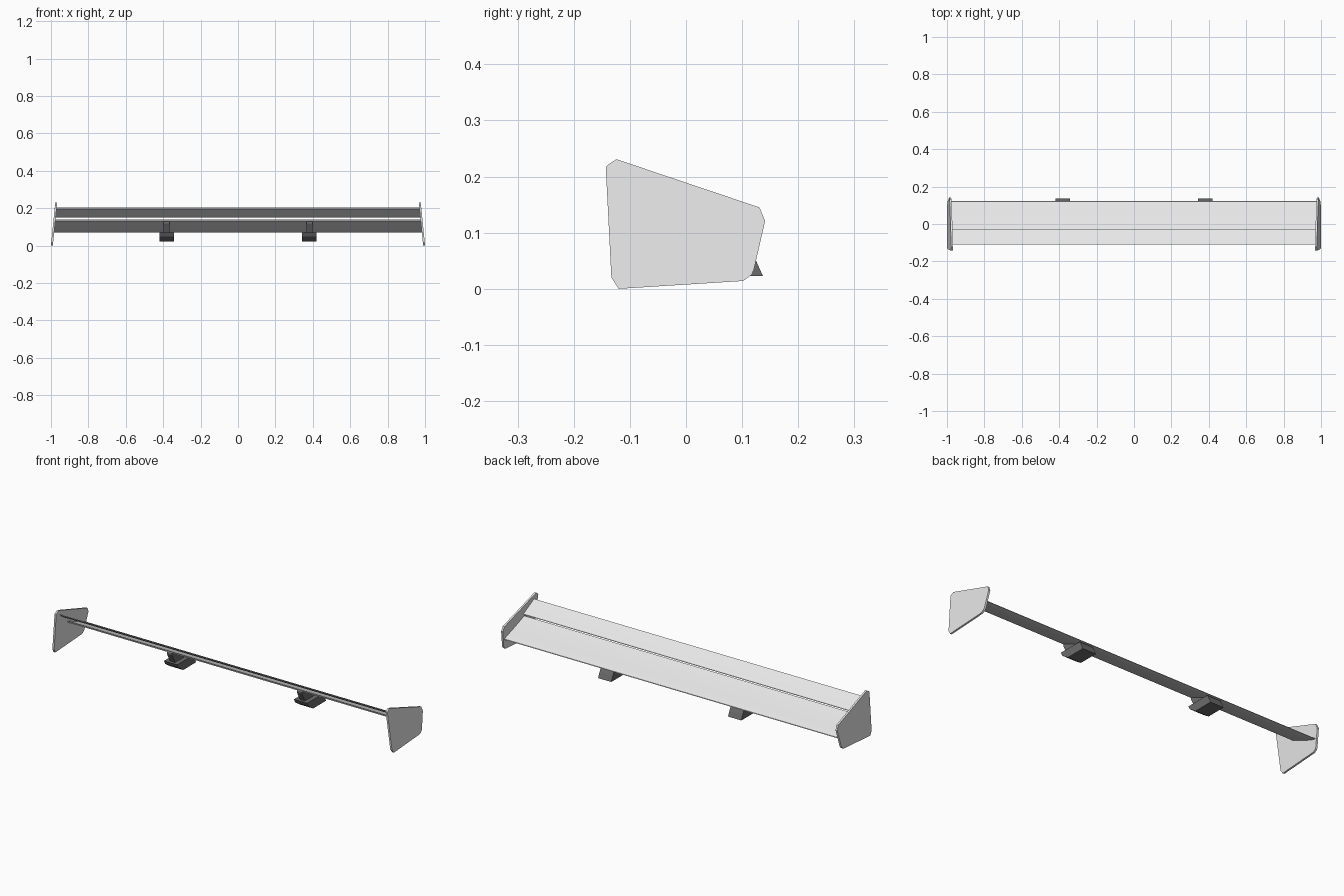
import bpy, bmesh, math

if "Cube" in bpy.data.objects:
    bpy.data.objects.remove(bpy.data.objects["Cube"])


def material(name, v):
    m = bpy.data.materials.new(name)
    m.diffuse_color = (v, v, v, 1)
    m.use_nodes = True
    m.node_tree.nodes["Principled BSDF"].inputs["Base Color"].default_value = m.diffuse_color
    return m


light = material("light_grey", 0.8)
dark = material("dark_grey", 0.15)


def extrude_x(name, profile, x0, x1, mat):
    """Extrude a (y, z) profile along x; x0 and x1 are functions of z."""
    bm = bmesh.new()
    a = [bm.verts.new((x0(z), y, z)) for y, z in profile]
    b = [bm.verts.new((x1(z), y, z)) for y, z in profile]
    n = len(profile)
    bm.faces.new(a)
    bm.faces.new(b[::-1])
    for i in range(n):
        j = (i + 1) % n
        bm.faces.new((a[j], a[i], b[i], b[j]))
    bmesh.ops.recalc_face_normals(bm, faces=bm.faces)
    me = bpy.data.meshes.new(name)
    bm.to_mesh(me)
    bm.free()
    ob = bpy.data.objects.new(name, me)
    bpy.context.collection.objects.link(ob)
    me.materials.append(mat)
    return ob


def smooth(ob):
    bpy.ops.object.select_all(action='DESELECT')
    ob.select_set(True)
    bpy.context.view_layer.objects.active = ob
    bpy.ops.object.shade_smooth_by_angle(angle=math.radians(30))


def main_line(y):
    """Centre height of the curved main blade, rising towards the front."""
    t = (0.122 - y) / 0.157
    return 0.073 + 0.052 * t + 0.010 * t * t


def flap_line(y):
    """Centre height of the steeper upper flap."""
    t = (-0.027 - y) / 0.081
    return 0.151 + 0.044 * t + 0.005 * t * t


def side(z):
    """Outer face of the leaning end plates."""
    return 1.0 - 0.1 * z


def blade(name, line, y0, y1, thick, steps=12):
    top, bottom = [], []
    for i in range(steps + 1):
        t = i / steps
        y = y0 + (y1 - y0) * t
        h = thick / 2 * min(1, 0.4 + 4 * t)      # slimmer low edge
        top.append((y - h * 0.3, line(y) + h))
        bottom.append((y + h * 0.3, line(y) - h))
    ob = extrude_x(name, top + bottom[::-1],
                   lambda z: -side(z) + 0.004, lambda z: side(z) - 0.004, light)
    smooth(ob)


# two-element wing
blade("main_blade", main_line, 0.122, -0.035, 0.009)
blade("upper_flap", flap_line, -0.027, -0.108, 0.007)

# leaning end plates with clipped corners
plate = [(-0.143, 0.217), (-0.138, 0.222), (-0.124, 0.231), (0.131, 0.145),
         (0.141, 0.121), (0.121, 0.034), (0.117, 0.025), (0.102, 0.014),
         (-0.12, 0.0), (-0.133, 0.02)]
for s, tag in ((1, "right"), (-1, "left")):
    extrude_x("end_plate_" + tag, plate,
              lambda z: s * side(z), lambda z: s * (side(z) - 0.01), light)

# mounting feet: wide swept base and narrow sloping arm under the blade
base = [(-0.02, 0.07), (-0.01, 0.05), (0.03, 0.023), (0.137, 0.023),
        (0.125, 0.05), (0.114, 0.069)]
ys = [0.1 - 0.026 * i for i in range(6)]
arm = [(y, main_line(y) - 0.002) for y in ys] + [(-0.03, 0.118), (0.0, 0.06), (0.1, 0.06)]
for s, tag in ((1, "right"), (-1, "left")):
    c = 0.382 * s
    extrude_x("mount_base_" + tag, base,
              lambda z: c - 0.039, lambda z: c + 0.039, dark)
    extrude_x("mount_arm_" + tag, arm,
              lambda z: c - 0.015, lambda z: c + 0.015, dark)
